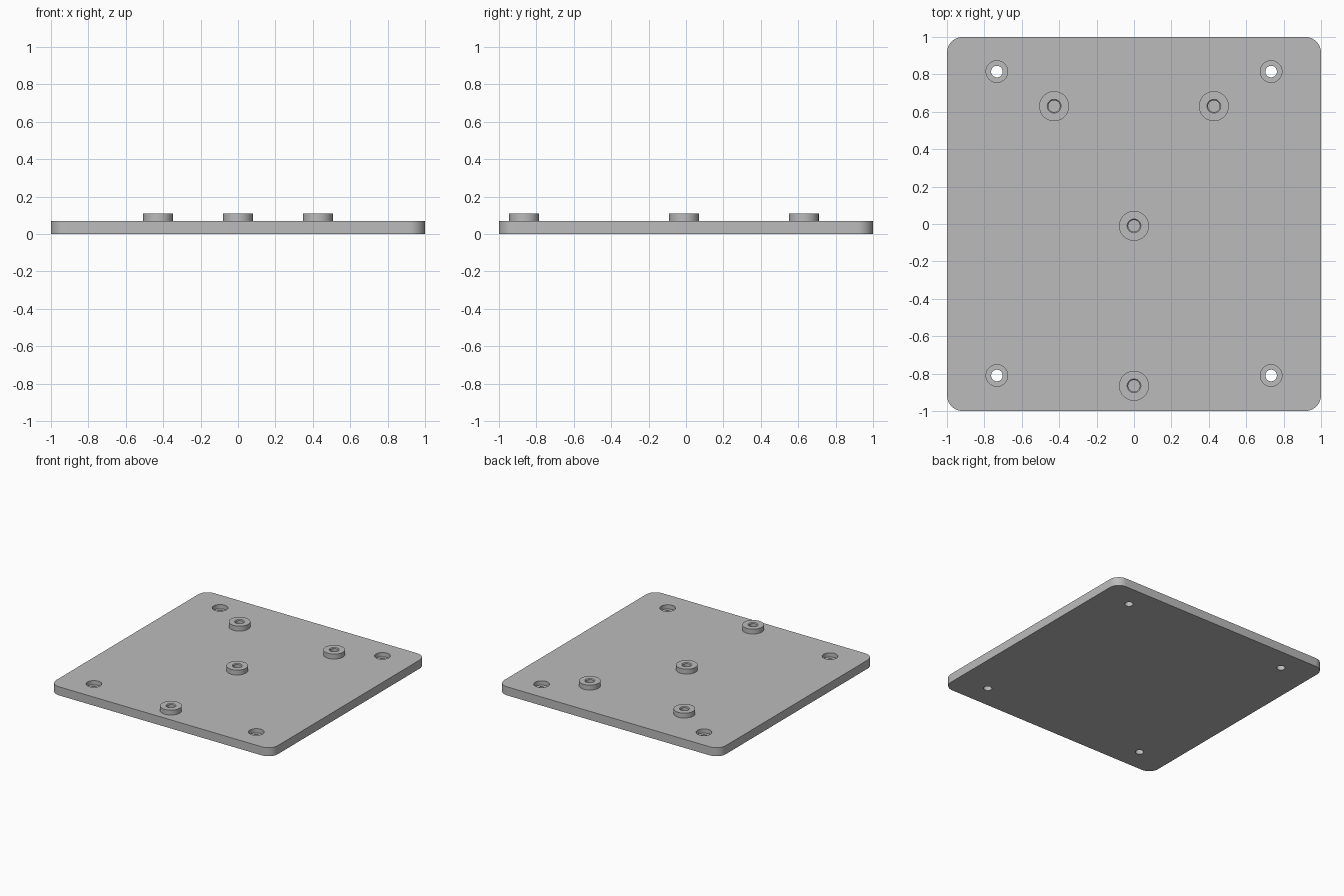
import bpy, bmesh, math
from mathutils import Vector

if "Cube" in bpy.data.objects:
    bpy.data.objects.remove(bpy.data.objects["Cube"], do_unlink=True)

PLATE_TOP, BOSS_TOP = 0.07, 0.11
CORNER = 0.085
SCREW_SPOTS = [(x, y) for x in (-0.733, 0.733) for y in (-0.81, 0.815)]
BOSS_SPOTS = [("rear_right", -0.427, 0.63), ("rear_left", 0.427, 0.63),
              ("centre", 0, -0.01), ("front", 0, -0.865)]

grey = bpy.data.materials.new("plain_grey")
grey.use_nodes = True
colour = (0.5, 0.5, 0.5, 1)
grey.diffuse_color = colour
grey.node_tree.nodes["Principled BSDF"].inputs["Base Color"].default_value = colour


def lathe(bm, profile, x, y, steps=48):
    """Spin a radius/height profile around a vertical axis at x, y."""
    verts = [bm.verts.new((x + r, y, z)) for r, z in profile]
    edges = [bm.edges.new(pair) for pair in zip(verts, verts[1:])]
    bmesh.ops.spin(bm, geom=verts + edges, cent=(x, y, 0), axis=(0, 0, 1),
                   angle=math.tau, steps=steps)


def finish(bm, name):
    """Clean the mesh and turn it into a grey object."""
    bmesh.ops.remove_doubles(bm, verts=bm.verts, dist=0.0002)
    bmesh.ops.recalc_face_normals(bm, faces=bm.faces)
    mesh = bpy.data.meshes.new(name)
    bm.to_mesh(mesh)
    bm.free()
    mesh.materials.append(grey)
    obj = bpy.data.objects.new(name, mesh)
    bpy.context.collection.objects.link(obj)
    return obj


def select(obj):
    bpy.ops.object.select_all(action="DESELECT")
    obj.select_set(True)
    bpy.context.view_layer.objects.active = obj


def smooth(obj):
    select(obj)
    bpy.ops.object.shade_smooth_by_angle(angle=math.radians(30))


# Base plate with rounded corners
bm = bmesh.new()
bmesh.ops.create_cube(bm, size=2)
for v in bm.verts:
    v.co.z = PLATE_TOP if v.co.z > 0 else 0
uprights = [e for e in bm.edges
            if abs(e.verts[0].co.z - e.verts[1].co.z) > 0.01]
bmesh.ops.bevel(bm, geom=uprights, offset=CORNER, segments=12, profile=0.5,
                affect="EDGES")
plate = finish(bm, "base_plate")

# Counterbored screw holes and blind boss holes, cut from the plate
bm = bmesh.new()
for x, y in SCREW_SPOTS:
    lathe(bm, [(0, -0.05), (0.031, -0.05), (0.031, 0.035), (0.058, 0.035),
               (0.058, 0.15), (0, 0.15)], x, y)
for _, x, y in BOSS_SPOTS:
    lathe(bm, [(0, 0.03), (0.031, 0.03), (0.031, 0.15), (0, 0.15)], x, y)
cutter = finish(bm, "hole_cutter")
cutter.hide_render = True

cut = plate.modifiers.new("holes", "BOOLEAN")
cut.operation = "DIFFERENCE"
cut.solver = "EXACT"
cut.object = cutter
select(plate)
bpy.ops.object.modifier_apply(modifier=cut.name)
bpy.data.objects.remove(cutter, do_unlink=True)
smooth(plate)

# Raised bosses with chamfered holes
for label, x, y in BOSS_SPOTS:
    bm = bmesh.new()
    lathe(bm, [(0.08, PLATE_TOP), (0.08, BOSS_TOP), (0.037, BOSS_TOP),
               (0.031, BOSS_TOP - 0.006), (0.031, PLATE_TOP)], x, y)
    smooth(finish(bm, label + "_boss"))
